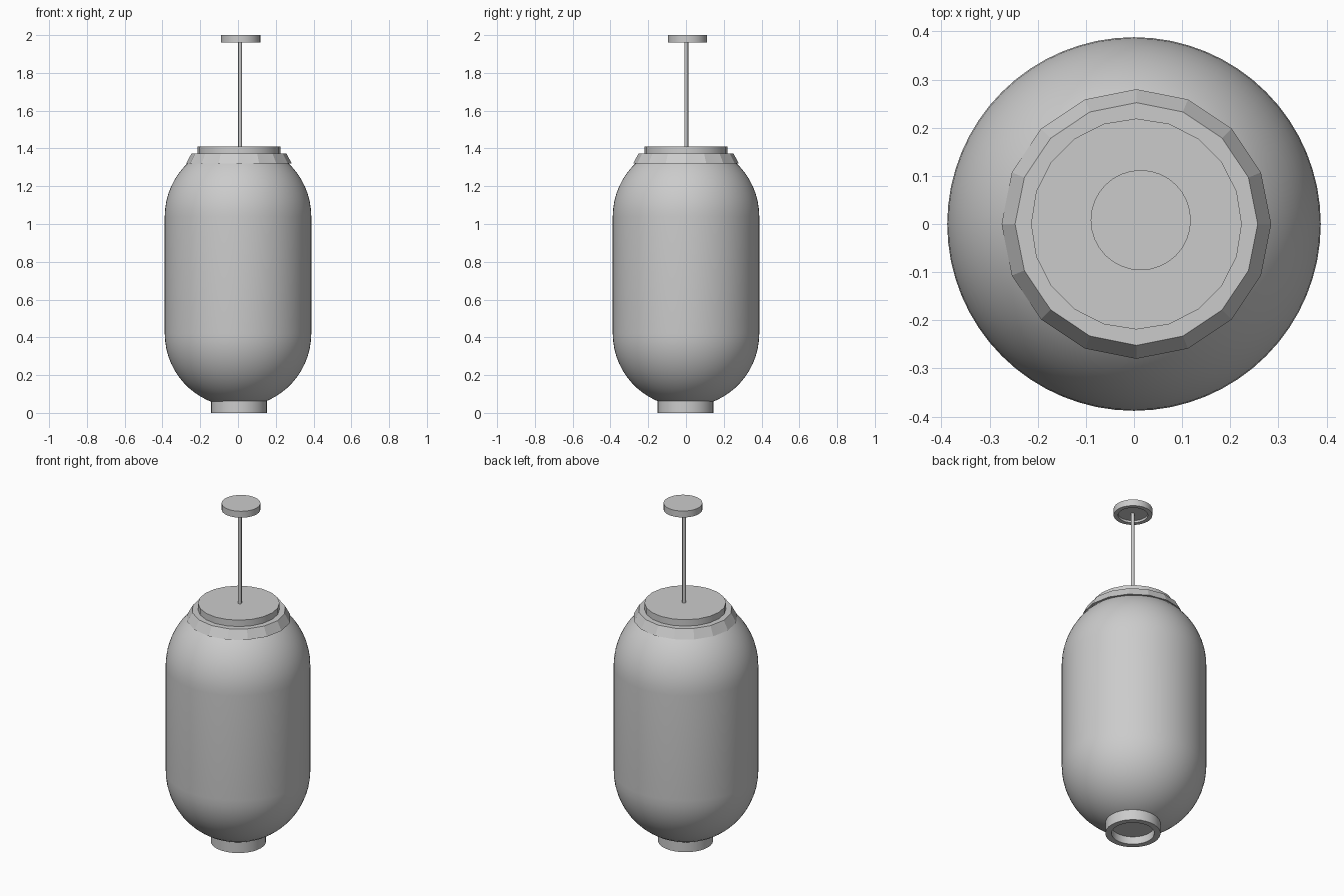
import bpy, bmesh, math
from math import sin, cos, pi, radians

cube = bpy.data.objects.get("Cube")
if cube:
    bpy.data.objects.remove(cube, do_unlink=True)

grey = bpy.data.materials.new("plain grey")
grey.use_nodes = True
grey.diffuse_color = (0.6, 0.6, 0.6, 1)
grey.node_tree.nodes["Principled BSDF"].inputs["Base Color"].default_value = (0.6, 0.6, 0.6, 1)


def lathe(name, profile, sides, centre=(0, 0), smooth=35):
    """Spin (radius, height) points about z; open ends are capped."""
    bm = bmesh.new()
    rings = []
    for r, z in profile:
        rings.append([bm.verts.new((r * cos(2 * pi * i / sides), r * sin(2 * pi * i / sides), z))
                      for i in range(sides)])
    for low, high in zip(rings, rings[1:]):
        for i in range(sides):
            j = (i + 1) % sides
            bm.faces.new((low[i], low[j], high[j], high[i]))
    bm.faces.new(rings[0][::-1])
    bm.faces.new(rings[-1])
    bmesh.ops.recalc_face_normals(bm, faces=bm.faces)
    mesh = bpy.data.meshes.new(name)
    bm.to_mesh(mesh)
    bm.free()
    mesh.materials.append(grey)
    obj = bpy.data.objects.new(name, mesh)
    obj.location = (*centre, 0)
    bpy.context.collection.objects.link(obj)
    if smooth:
        bpy.ops.object.select_all(action="DESELECT")
        obj.select_set(True)
        bpy.context.view_layer.objects.active = obj
        bpy.ops.object.shade_smooth_by_angle(angle=radians(smooth))
    return obj


def cup(outer, inner, bottom, ceiling, top):
    """Profile of a disc hollowed from below."""
    return [(inner, ceiling), (inner, bottom), (outer, bottom), (outer, top)]


# Capsule shade, cut flat at both ends
R, LOW, HIGH = 0.388, 0.42, 1.04
lower = [(R * cos(radians(a)), LOW - R * sin(radians(a))) for a in range(72, -1, -6)]
upper = [(R * cos(radians(a)), HIGH + R * sin(radians(a))) for a in range(0, 55, 6)]
lathe("shade", lower + upper, 64)

# Foot ring under the shade
lathe("foot_ring", cup(0.148, 0.115, 0, 0.045, 0.065), 32, (0.005, -0.003))

# Faceted collar and top plate
lathe("collar", [(0.28, 1.32), (0.252, 1.372)], 16, (0.005, 0), smooth=0)
lathe("top_plate", [(0.219, 1.365), (0.219, 1.41)], 20, (0.005, 0))

# Hanging rod and ceiling canopy
lathe("rod", [(0.01, 1.4), (0.01, 1.975)], 12, (0.011, 0.002))
lathe("canopy", cup(0.104, 0.08, 1.962, 1.975, 2.0), 32, (0.014, 0.008))
